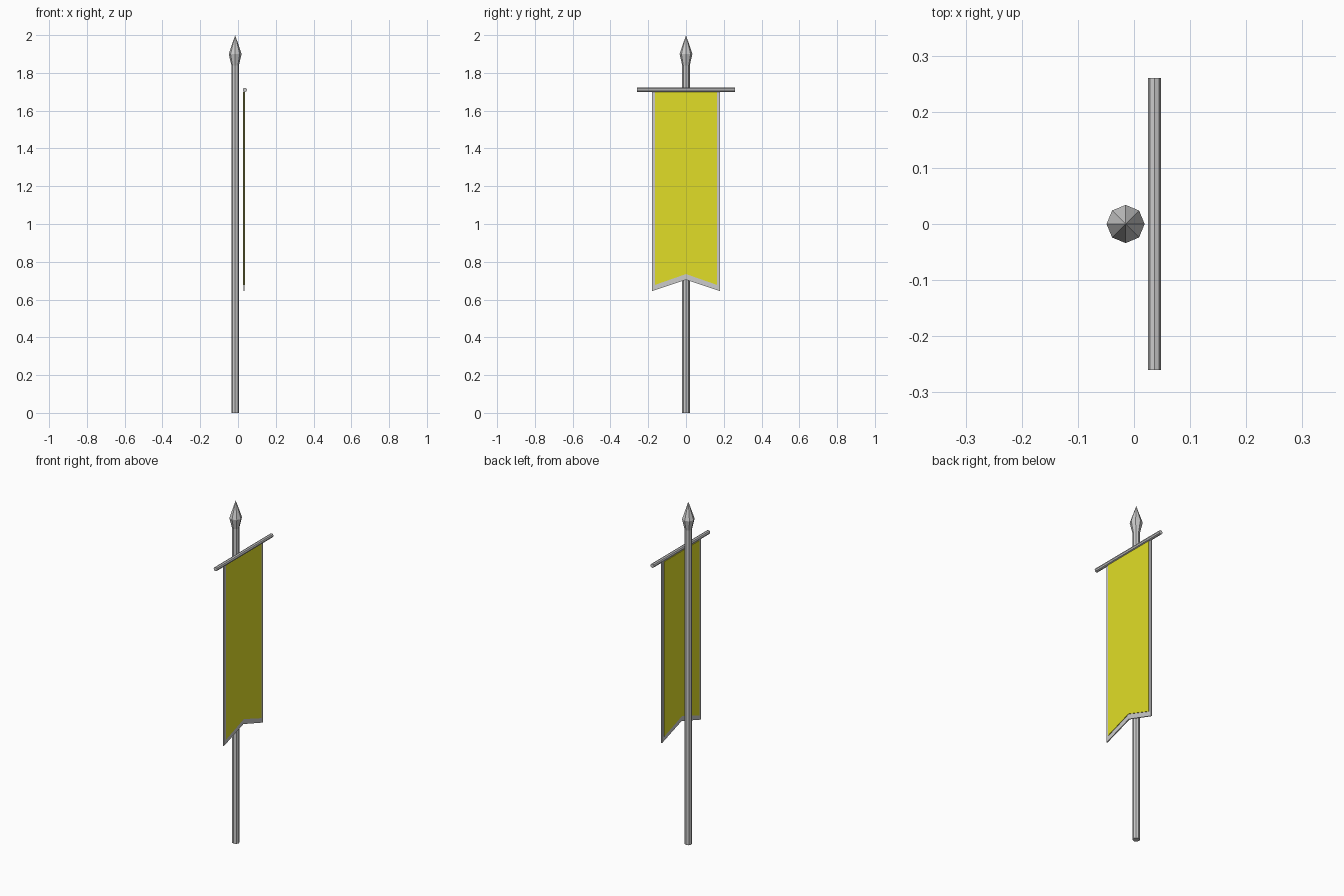
import bpy, bmesh, math
from mathutils import Matrix

if "Cube" in bpy.data.objects:
    bpy.data.objects.remove(bpy.data.objects["Cube"])

POLE_X, BAR_X, CLOTH_X = -0.015, 0.0365, 0.032


def make_object(name, bm, material=None):
    bmesh.ops.recalc_face_normals(bm, faces=bm.faces)
    mesh = bpy.data.meshes.new(name)
    bm.to_mesh(mesh)
    bm.free()
    obj = bpy.data.objects.new(name, mesh)
    bpy.context.collection.objects.link(obj)
    if material:
        mesh.materials.append(material)
    return obj


def lathe(name, profile, x, sides=8):
    """Low-poly turned part from (radius, height) pairs; radius 0 makes a tip."""
    bm = bmesh.new()
    rings = []
    for r, z in profile:
        count = sides if r > 0 else 1
        rings.append([bm.verts.new((x + r * math.cos(math.tau * i / sides),
                                    r * math.sin(math.tau * i / sides), z))
                      for i in range(count)])
    for a, b in zip(rings, rings[1:]):
        for i in range(sides):
            j = (i + 1) % sides
            quad = [a[i], a[j]] + ([b[j], b[i]] if len(b) > 1 else [b[0]])
            bm.faces.new(quad)
    for ring in (rings[0], rings[-1]):
        if len(ring) > 1:
            bm.faces.new(ring)
    return make_object(name, bm)


def pennant(name, half_width, top, tail, notch, thickness, material=None):
    """Hanging slab with a notched lower edge, built as two mirrored halves."""
    bm = bmesh.new()
    x = CLOTH_X - thickness / 2
    mid_top, mid_low = (bm.verts.new((x, 0, z)) for z in (top, notch))
    for side in (-1, 1):
        low, high = (bm.verts.new((x, side * half_width, z)) for z in (tail, top))
        bm.faces.new((mid_top, mid_low, low, high)[::side])
    extruded = bmesh.ops.extrude_face_region(bm, geom=bm.faces[:], use_keep_orig=True)
    verts = [g for g in extruded["geom"] if isinstance(g, bmesh.types.BMVert)]
    bmesh.ops.translate(bm, verts=verts, vec=(thickness, 0, 0))
    return make_object(name, bm, material)


# Coloured cloth
yellow = bpy.data.materials.new("yellow_cloth")
yellow.diffuse_color = (0.75, 0.73, 0.02, 1)
yellow.use_nodes = True
yellow.node_tree.nodes["Principled BSDF"].inputs["Base Color"].default_value = yellow.diffuse_color

# Upright pole and faceted spear tip
lathe("pole", [(0.02, 0), (0.02, 1.84)], POLE_X)
lathe("spear_tip", [(0.02, 1.84), (0.034, 1.90), (0, 2.0)], POLE_X)

# Horizontal crossbar
bm = bmesh.new()
bmesh.ops.create_cone(bm, cap_ends=True, segments=8, radius1=0.0115, radius2=0.0115, depth=0.52,
                      matrix=Matrix.Translation((BAR_X, 0, 1.71)) @ Matrix.Rotation(math.pi / 2, 4, 'X'))
make_object("crossbar", bm)

# Pale border and the thicker yellow panel showing on both faces
pennant("banner_border", 0.18, 1.705, 0.645, 0.705, 0.006)
pennant("banner_panel", 0.163, 1.70, 0.678, 0.735, 0.012, yellow)
